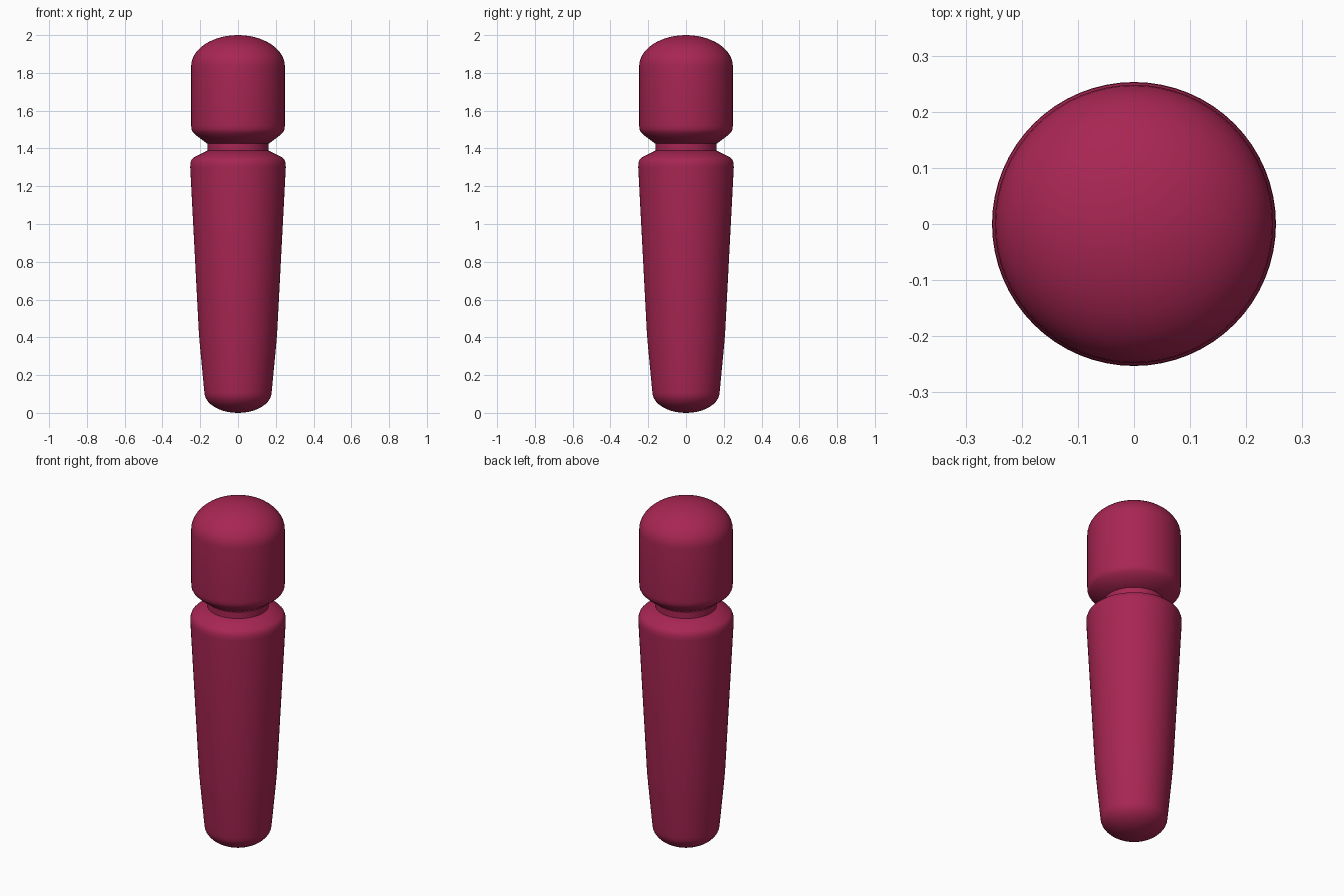
import bpy, bmesh, math

if "Cube" in bpy.data.objects:
    bpy.data.objects.remove(bpy.data.objects["Cube"])

SEGMENTS = 64

berry = bpy.data.materials.new("berry_red")
berry.diffuse_color = (0.39, 0.019, 0.086, 1.0)
berry.use_nodes = True
berry.node_tree.nodes["Principled BSDF"].inputs["Base Color"].default_value = berry.diffuse_color


def arc(radius, z_edge, z_pole, steps=10):
    """Quarter ellipse from the pole on the axis out to the rim."""
    return [(radius * math.sin(a), z_edge + (z_pole - z_edge) * math.cos(a))
            for a in (i * math.pi / 2 / steps for i in range(steps + 1))]


def lathe(name, profile):
    """Spin a (radius, z) profile round the z axis."""
    bm = bmesh.new()
    verts = [bm.verts.new((r, 0, z)) for r, z in profile]
    edges = [bm.edges.new(pair) for pair in zip(verts, verts[1:])]
    bmesh.ops.spin(bm, geom=verts + edges, cent=(0, 0, 0), axis=(0, 0, 1),
                   angle=2 * math.pi, steps=SEGMENTS)
    bmesh.ops.remove_doubles(bm, verts=bm.verts, dist=0.0005)
    bmesh.ops.recalc_face_normals(bm, faces=bm.faces)
    mesh = bpy.data.meshes.new(name)
    bm.to_mesh(mesh)
    bm.free()
    mesh.materials.append(berry)
    obj = bpy.data.objects.new(name, mesh)
    bpy.context.collection.objects.link(obj)
    bpy.ops.object.select_all(action='DESELECT')
    obj.select_set(True)
    bpy.context.view_layer.objects.active = obj
    bpy.ops.object.shade_smooth_by_angle(angle=math.radians(40))
    return obj


# Tapered handle: rounded base, long flare, rounded shoulder
handle = arc(0.178, 0.11, 0.0) + [
    (0.183, 0.16), (0.2, 0.34), (0.207, 0.42), (0.253, 1.30),
    (0.252, 1.322), (0.246, 1.34), (0.235, 1.352), (0.163, 1.388), (0.0, 1.388)]
lathe("handle", handle)

# Short narrow neck
lathe("neck", [(0.0, 1.38), (0.162, 1.38), (0.162, 1.43), (0.0, 1.43)])

# Rounded head: domed top, straight side, chamfered underside
head = arc(0.248, 1.835, 2.0, 14) + [
    (0.248, 1.52), (0.246, 1.50), (0.238, 1.485), (0.22, 1.468),
    (0.163, 1.425), (0.0, 1.425)]
lathe("head", head)
